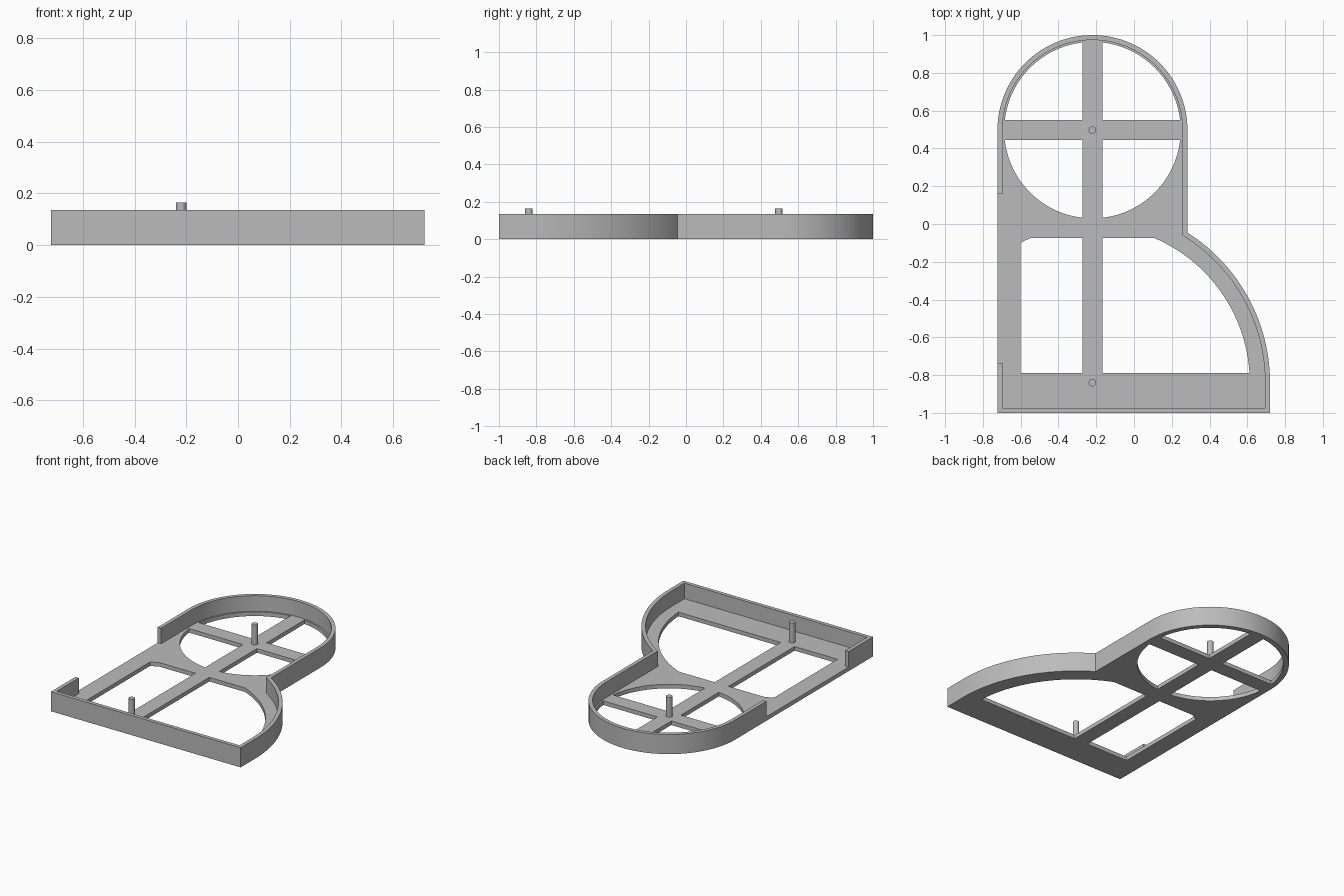
import bpy, bmesh
from math import pi, cos, sin, asin, sqrt
from mathutils import Vector

cube = bpy.data.objects.get("Cube")
if cube:
    bpy.data.objects.remove(cube)

AX = -0.22                 # shared axis of the two round portions
TOP_Y, LOW_Y = 0.497, -0.84
TOP_R, LOW_R = 0.503, 0.94
WALL, FLOOR, HEIGHT = 0.026, 0.028, 0.135
BAR = 0.053                # half width of the cross bars

grey = bpy.data.materials.new("plain grey")
grey.use_nodes = True
colour = (0.5, 0.5, 0.5, 1)
grey.diffuse_color = colour
grey.node_tree.nodes["Principled BSDF"].inputs["Base Color"].default_value = colour


def arc(cx, cy, r, a0, a1, n):
    return [(cx + r * cos(a0 + (a1 - a0) * i / n),
             cy + r * sin(a0 + (a1 - a0) * i / n)) for i in range(n + 1)]


def outline(inset):
    """Front edge, large arc, notch, upper half circle, straight side."""
    r, big = TOP_R - inset, LOW_R - inset
    notch = pi / 2 - asin(r / big)
    return ([(AX - r, -1 + inset), (AX + big, -1 + inset)]
            + arc(AX, LOW_Y, big, 0, notch, 40)
            + arc(AX, TOP_Y, r, 0, pi, 80))


def prism(name, points, z0, z1, cuts=()):
    """Extrude a flat profile, trimmed first by (x, y, normal x, normal y) lines."""
    bm = bmesh.new()
    bm.faces.new([bm.verts.new((x, y, z0)) for x, y in points])
    for x, y, nx, ny in cuts:
        bmesh.ops.bisect_plane(bm, geom=bm.verts[:] + bm.edges[:] + bm.faces[:],
                               plane_co=(x, y, z0), plane_no=(nx, ny, 0),
                               clear_outer=True)
    ext = bmesh.ops.extrude_face_region(bm, geom=bm.faces[:])
    verts = [g for g in ext["geom"] if isinstance(g, bmesh.types.BMVert)]
    bmesh.ops.translate(bm, vec=Vector((0, 0, z1 - z0)), verts=verts)
    bmesh.ops.recalc_face_normals(bm, faces=bm.faces[:])
    mesh = bpy.data.meshes.new(name)
    bm.to_mesh(mesh)
    bm.free()
    mesh.materials.append(grey)
    obj = bpy.data.objects.new(name, mesh)
    bpy.context.collection.objects.link(obj)
    return obj


def disc(cy, r, n=128):
    return arc(AX, cy, r, 0, 2 * pi * (n - 1) / n, n - 1)


tray = prism("tray", outline(0), 0, HEIGHT)

# Hollow above the floor, running out through the gap in the straight side
opening = [(-0.9, 0.16), (-0.9, -0.735), (AX - TOP_R + WALL, -0.735)]
hollow = outline(WALL) + [(AX - TOP_R + WALL, 0.16)] + opening
cutters = [prism("hollow_cutter", hollow, FLOOR, 0.3)]

# Four round-cornered windows left by the upper cross, two by the lower bar
for sx in (-1, 1):
    side = (AX + sx * BAR, 0, -sx, 0)
    for sy in (-1, 1):
        cutters.append(prism("upper_window_cutter", disc(TOP_Y, 0.467), -0.1, 0.1,
                             [side, (0, TOP_Y + sy * BAR, 0, -sy)]))
    cutters.append(prism("lower_window_cutter", disc(LOW_Y, 0.833), -0.1, 0.1,
                         [side, (-0.6, 0, -1, 0), (0, -0.79, 0, -1),
                          (0, -0.073, 0, 1)]))

for cutter in cutters:
    cutter.hide_render = True
    mod = tray.modifiers.new(cutter.name, 'BOOLEAN')
    mod.operation, mod.solver, mod.object = 'DIFFERENCE', 'EXACT', cutter

# Bake the cuts and discard the helpers
graph = bpy.context.evaluated_depsgraph_get()
graph.update()
baked = bpy.data.meshes.new_from_object(tray.evaluated_get(graph))
tray.modifiers.clear()
tray.data = baked
for cutter in cutters:
    bpy.data.objects.remove(cutter)

# Locating pins
pins = [prism(name, disc(y, 0.02, 32), FLOOR / 2, 0.165)
        for name, y in (("upper_pin", TOP_Y), ("lower_pin", LOW_Y))]

bpy.ops.object.select_all(action='DESELECT')
for obj in [tray] + pins:
    obj.select_set(True)
bpy.context.view_layer.objects.active = tray
bpy.ops.object.shade_smooth_by_angle(angle=pi / 6)
